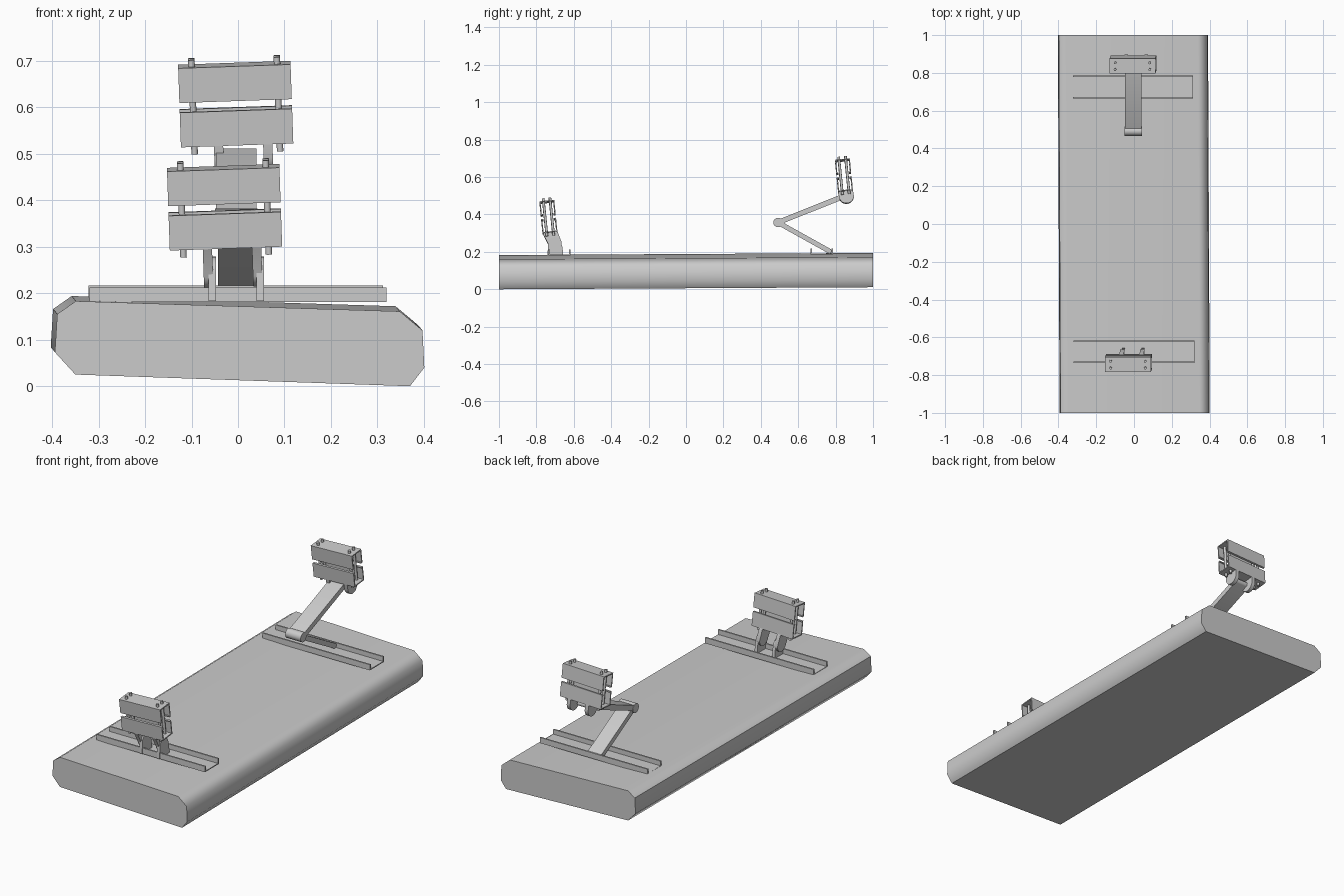
import bpy, bmesh, math
from mathutils import Matrix, Vector

if "Cube" in bpy.data.objects:
    bpy.data.objects.remove(bpy.data.objects["Cube"])


def extrude(name, profile, to3d, a, b, matrix=None, shift=(0, 0)):
    """Extrude a closed 2D profile from a to b; to3d(u, v, w) places each point."""
    bm = bmesh.new()
    ends = [[bm.verts.new(to3d(u + s * shift[0], v + s * shift[1], w)) for u, v in profile]
            for w, s in ((a, 0), (b, 1))]
    n = len(profile)
    bm.faces.new(ends[0])
    bm.faces.new(ends[1][::-1])
    for i in range(n):
        j = (i + 1) % n
        bm.faces.new((ends[0][j], ends[0][i], ends[1][i], ends[1][j]))
    bmesh.ops.recalc_face_normals(bm, faces=bm.faces)
    me = bpy.data.meshes.new(name)
    bm.to_mesh(me)
    bm.free()
    ob = bpy.data.objects.new(name, me)
    bpy.context.collection.objects.link(ob)
    if matrix:
        ob.matrix_world = matrix
    return ob


def along_x(u, v, w): return (w, u, v)
def along_y(u, v, w): return (u, w, v)
def along_z(u, v, w): return (u, v, w)


def smooth(ob, degrees=50):
    bpy.ops.object.select_all(action='DESELECT')
    ob.select_set(True)
    bpy.context.view_layer.objects.active = ob
    bpy.ops.object.shade_smooth_by_angle(angle=math.radians(degrees))


def arc(cu, cv, r, start, end, steps):
    return [(cu + r * math.cos(math.radians(start + (end - start) * i / steps)),
             cv + r * math.sin(math.radians(start + (end - start) * i / steps)))
            for i in range(steps + 1)]


def bar(p, q, r):
    """Straight bar with rounded ends."""
    ang = math.degrees(math.atan2(q[1] - p[1], q[0] - p[0]))
    return arc(*q, r, ang - 90, ang + 90, 8) + arc(*p, r, ang + 90, ang + 270, 8)


# Deck: slightly tilted slab with chamfered, smooth-shaded long edges
deck = extrude("deck", [(-.35, .025), (.37, 0), (.401, .04), (.397, .12), (.348, .161),
                        (-.349, .183), (-.389, .155), (-.394, .073)],
               along_y, -1, 1, shift=(-.009, .011))
smooth(deck)
wn = deck.modifiers.new("weighted_normals", 'WEIGHTED_NORMAL')
wn.keep_sharp = True


# Floor rails: shallow open channels across the deck
def rail(name, y0, y1, z0, z1, x0, x1):
    t = .008
    extrude(name, [(y0, z0), (y1, z0), (y1, z1), (y1 - t, z1), (y1 - t, z0 + .005),
                   (y0 + t, z0 + .005), (y0 + t, z1), (y0, z1)], along_x, x0, x1)


rail("front_rail", -.735, -.617, .181, .212, -.32, .32)
rail("rear_rail", .665, .785, .187, .217, -.322, .312)


# Clamps: two facing lipped channels joined by four rods, with a pair of lugs below
def clamp(prefix, origin, lug_y, lug_z, lug_r):
    m = (Matrix.Translation(Vector(origin)) @ Matrix.Rotation(math.radians(-2), 4, 'Y')
         @ Matrix.Rotation(math.radians(5.7), 4, 'X'))
    d, h, t, lip = .04, .075, .006, .012
    half = [(d, 0), (d, h), (d - lip, h), (d - lip, h - t), (d - t, h - t), (d - t, t)]
    lower = half + [(-u, v) for u, v in reversed(half)]
    upper = [(u, .171 - v) for u, v in lower]
    extrude(prefix + "_lower_jaw", lower, along_x, -.121, .121, m)
    extrude(prefix + "_upper_jaw", upper, along_x, -.121, .121, m)
    for i, x in enumerate((-.092, .092)):
        for j, y in enumerate((-.018, .018)):
            circle = arc(x, y, .007, 0, 330, 11)
            smooth(extrude(f"{prefix}_rod_{i}{j}", circle, along_z, -.018, .186, m), 40)
    lug = [(.04, .003), (-.04, .003)] + arc(lug_y, lug_z, lug_r, 185, 355, 14)
    for i, x in enumerate((-.04, .066)):
        smooth(extrude(f"{prefix}_lug_{i}", lug, along_x, x - .01, x + .01, m), 40)


clamp("front_clamp", (-.026, -.727, .3), .02, -.053, .037)
clamp("rear_clamp", (-.002, .853, .522), .002, -.025, .04)

# Front base ears: upright plates rising from the front rail to the lugs
ear = [(-.74, .183), (-.657, .183), (-.66, .225)] + arc(-.702, .243, .036, 0, 180, 12)
for i, x in enumerate((-.055, .048)):
    smooth(extrude(f"front_ear_{i}", ear, along_x, x - .008, x + .008), 40)

# Rear folding arm: two bars meeting at a round elbow
elbow = (.492, .357)
smooth(extrude("rear_lower_arm", bar((.765, .205), elbow, .013), along_x, -.043, .036), 40)
smooth(extrude("rear_upper_arm", bar(elbow, (.845, .498), .014), along_x, -.047, .04), 40)
smooth(extrude("rear_elbow", arc(*elbow, .025, 0, 345, 23), along_x, -.049, .042), 40)
